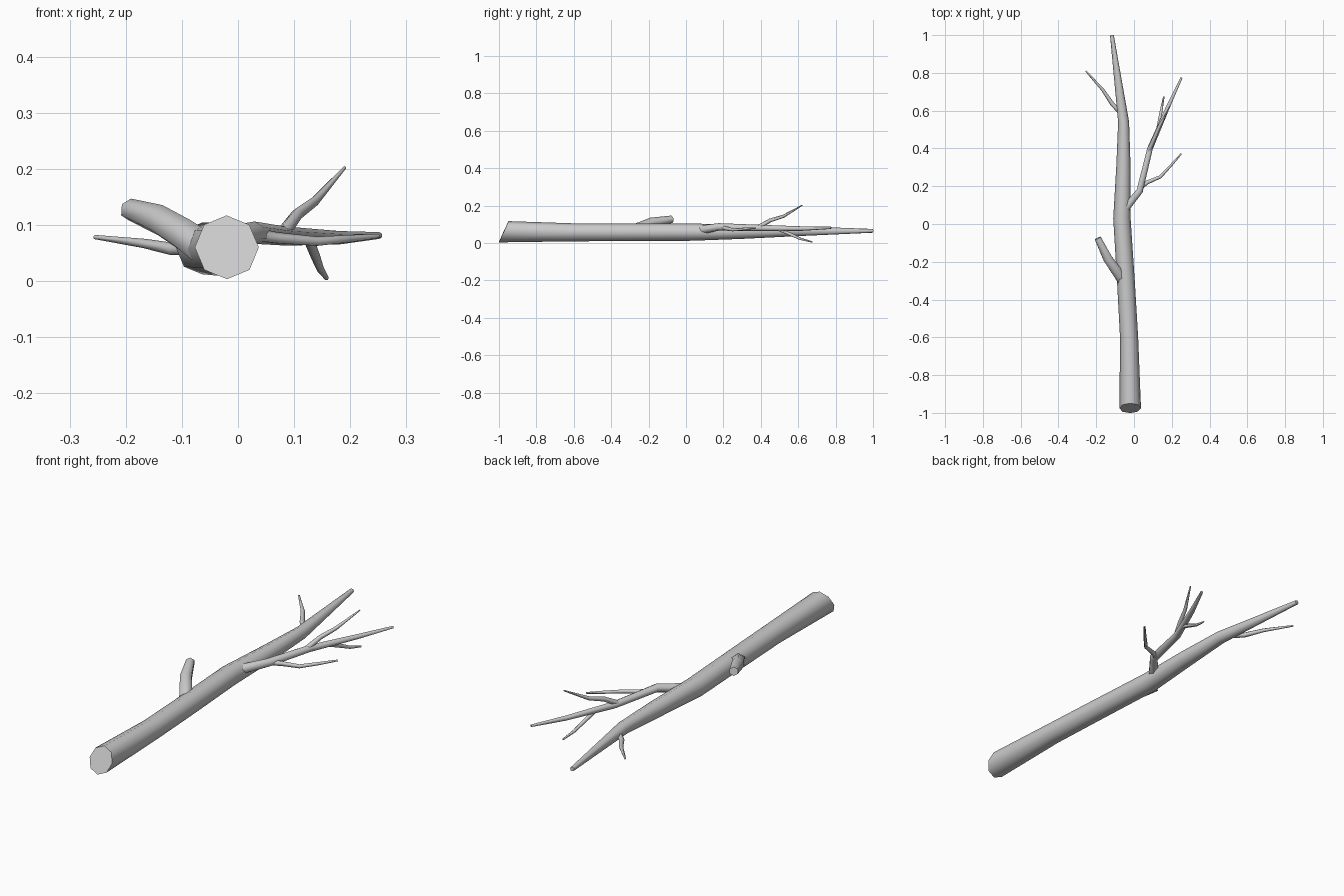
import bpy
import bmesh
import math
from mathutils import Vector

cube = bpy.data.objects.get("Cube")
if cube:
    bpy.data.objects.remove(cube, do_unlink=True)

bark = bpy.data.materials.new("grey bark")
bark.use_nodes = True
GREY = (0.6, 0.6, 0.6, 1)
bark.diffuse_color = GREY
bark.node_tree.nodes["Principled BSDF"].inputs["Base Color"].default_value = GREY


def limb(name, path, sides, cut_slope=0.0):
    """Tapered tube through (x, y, z, radius) points; the first end may be cut at a slant."""
    points = [Vector(p[:3]) for p in path]
    last = len(path) - 1
    bm = bmesh.new()
    rings = []
    for i, centre in enumerate(points):
        tangent = Vector()
        if i > 0:
            tangent += (centre - points[i - 1]).normalized()
        if i < last:
            tangent += (points[i + 1] - centre).normalized()
        tangent.normalize()
        across = tangent.cross(Vector((0, 0, 1))).normalized()
        up = across.cross(tangent)
        ring = []
        for k in range(sides):
            a = math.tau * k / sides + math.pi / 2
            offset = (across * math.cos(a) + up * math.sin(a)) * path[i][3]
            if i == 0:
                offset += tangent * offset.z * cut_slope
            ring.append(bm.verts.new(centre + offset))
        rings.append(ring)
    # Smooth bark
    for lower, upper in zip(rings, rings[1:]):
        for k in range(sides):
            n = (k + 1) % sides
            bm.faces.new((lower[k], lower[n], upper[n], upper[k])).smooth = True
    # Flat ends
    bm.faces.new(rings[0])
    bm.faces.new(rings[-1])
    bmesh.ops.recalc_face_normals(bm, faces=bm.faces)
    mesh = bpy.data.meshes.new(name)
    bm.to_mesh(mesh)
    bm.free()
    mesh.materials.append(bark)
    obj = bpy.data.objects.new(name, mesh)
    bpy.context.collection.objects.link(obj)
    return obj


# Main stem with slanted cut end
limb("main_stem", [
    (-0.02, -0.975, 0.06, 0.057), (-0.026, -0.6, 0.057, 0.048),
    (-0.043, -0.3, 0.057, 0.047), (-0.064, 0.03, 0.058, 0.046),
    (-0.056, 0.3, 0.06, 0.038), (-0.055, 0.54, 0.063, 0.029),
    (-0.117, 1.0, 0.065, 0.01)], 8, 0.45)

# Broken stub on the right
limb("broken_stub", [
    (-0.05, -0.31, 0.05, 0.034), (-0.092, -0.25, 0.08, 0.031),
    (-0.138, -0.185, 0.108, 0.028), (-0.192, -0.075, 0.127, 0.02)], 6)

# Side branch on the left
limb("side_branch", [
    (-0.055, 0.07, 0.068, 0.024), (0.03, 0.175, 0.086, 0.02),
    (0.085, 0.4, 0.08, 0.017), (0.18, 0.62, 0.077, 0.012),
    (0.252, 0.775, 0.081, 0.006)], 6)

# Thin twigs
limb("low_twig", [
    (0.03, 0.19, 0.082, 0.013), (0.07, 0.22, 0.076, 0.011),
    (0.14, 0.25, 0.07, 0.009), (0.2, 0.315, 0.075, 0.007),
    (0.25, 0.372, 0.08, 0.004)], 5)
limb("upright_twig", [
    (0.08, 0.39, 0.085, 0.013), (0.106, 0.45, 0.12, 0.011),
    (0.136, 0.52, 0.142, 0.009), (0.19, 0.622, 0.202, 0.003)], 5)
limb("drooping_twig", [
    (0.125, 0.49, 0.075, 0.01), (0.137, 0.56, 0.045, 0.009),
    (0.146, 0.61, 0.022, 0.007), (0.158, 0.675, 0.005, 0.004)], 5)
limb("right_twig", [
    (-0.065, 0.585, 0.058, 0.014), (-0.115, 0.635, 0.056, 0.012),
    (-0.165, 0.71, 0.066, 0.009), (-0.255, 0.81, 0.078, 0.004)], 5)
